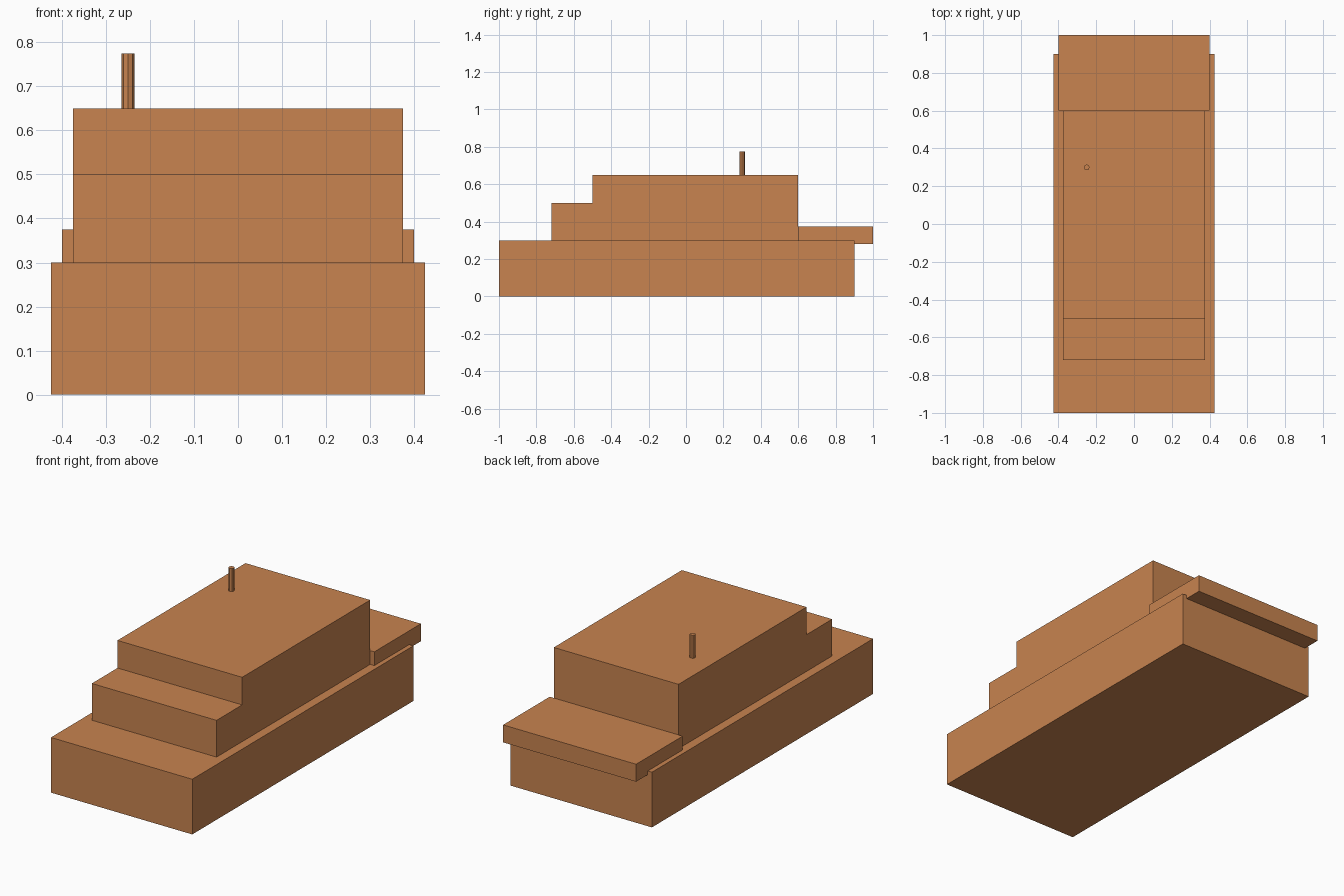
import bpy, bmesh

if "Cube" in bpy.data.objects:
    bpy.data.objects.remove(bpy.data.objects["Cube"])

# Single flat colour
mat = bpy.data.materials.new("copper_brown")
mat.diffuse_color = (0.58, 0.23, 0.08, 1.0)
mat.use_nodes = True
mat.node_tree.nodes["Principled BSDF"].inputs["Base Color"].default_value = mat.diffuse_color


def extrude_profile(name, half_width, profile):
    """Extrude a (y, z) side profile across x, centred on x = 0."""
    bm = bmesh.new()
    face = bm.faces.new([bm.verts.new((-half_width, y, z)) for y, z in profile])
    ext = bmesh.ops.extrude_face_region(bm, geom=[face])
    moved = [v for v in ext["geom"] if isinstance(v, bmesh.types.BMVert)]
    bmesh.ops.translate(bm, verts=moved, vec=(2 * half_width, 0, 0))
    bmesh.ops.recalc_face_normals(bm, faces=bm.faces)
    mesh = bpy.data.meshes.new(name)
    bm.to_mesh(mesh)
    bm.free()
    mesh.materials.append(mat)
    obj = bpy.data.objects.new(name, mesh)
    bpy.context.collection.objects.link(obj)
    return obj


def rect(y0, y1, z0, z1):
    return [(y0, z0), (y1, z0), (y1, z1), (y0, z1)]


# Long lower body
extrude_profile("base", 0.425, rect(-1.0, 0.9, 0.0, 0.3))

# Stepped upper body
extrude_profile("stepped_cabin", 0.375, [
    (-0.72, 0.3), (0.6, 0.3), (0.6, 0.65),
    (-0.5, 0.65), (-0.5, 0.5), (-0.72, 0.5)])

# Rear deck overhanging the base
extrude_profile("rear_deck", 0.4, rect(0.6, 1.0, 0.28, 0.375))

# Thin mast on the roof
bpy.ops.mesh.primitive_cylinder_add(vertices=8, radius=0.015, depth=0.125,
                                    location=(-0.25, 0.3, 0.7125))
mast = bpy.context.object
mast.name = "mast"
mast.data.materials.append(mat)
